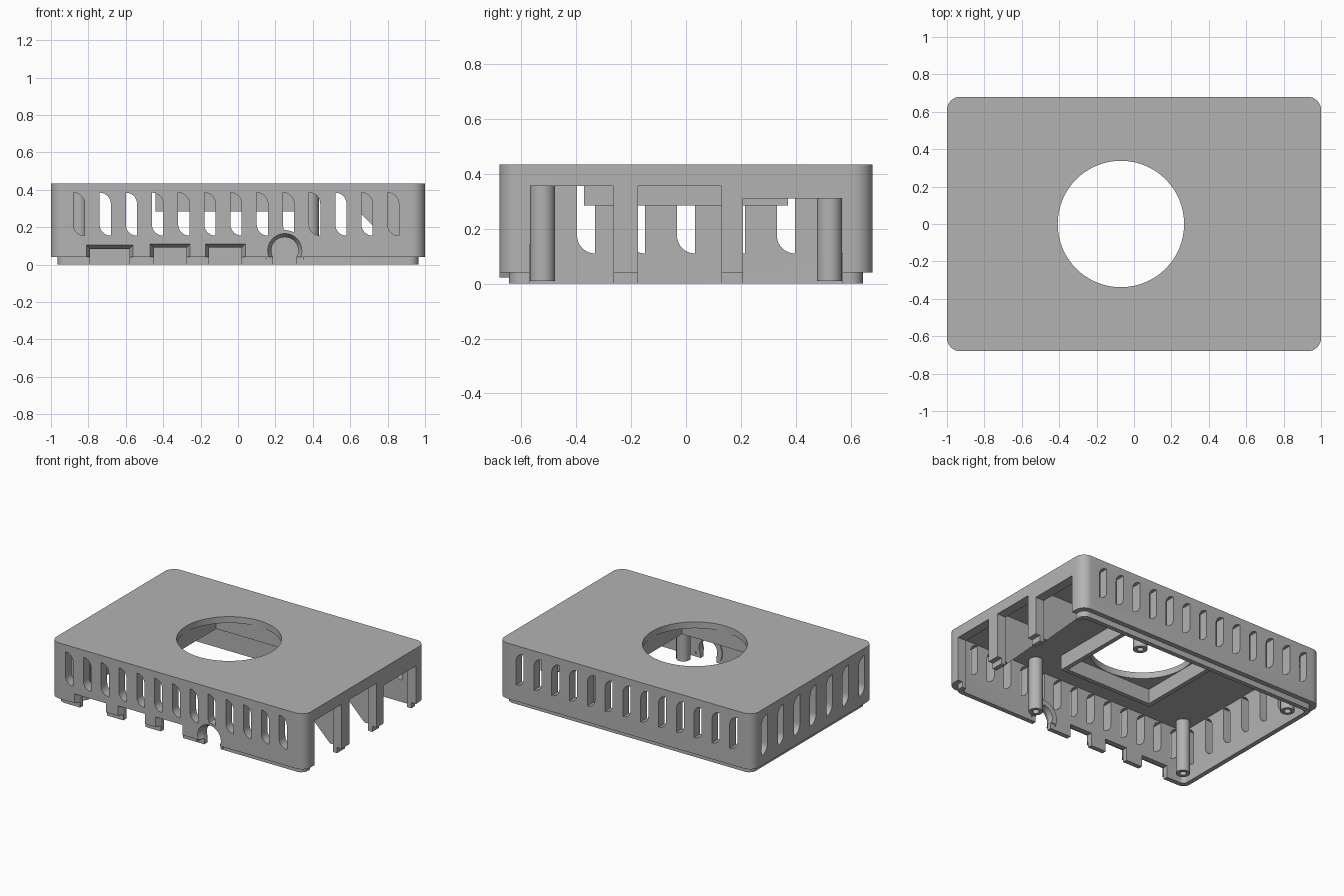
import bpy, bmesh
from math import sin, cos, pi

if "Cube" in bpy.data.objects:
    bpy.data.objects.remove(bpy.data.objects["Cube"])

grey = bpy.data.materials.new("plain grey")
grey.use_nodes = True
COLOUR = (0.45, 0.45, 0.45, 1)
grey.diffuse_color = COLOUR
grey.node_tree.nodes["Principled BSDF"].inputs["Base Color"].default_value = COLOUR


# Profile helpers, all return lists of 2D points
def arc(cx, cy, r, start, end, n=8):
    return [(cx + r * cos(start + (end - start) * i / n),
             cy + r * sin(start + (end - start) * i / n)) for i in range(n + 1)]


def rect(u0, u1, v0, v1):
    return [(u0, v0), (u1, v0), (u1, v1), (u0, v1)]


def round_rect(hx, hy, r):
    pts = []
    for k, (sx, sy) in enumerate([(1, 1), (-1, 1), (-1, -1), (1, -1)]):
        pts += arc(sx * (hx - r), sy * (hy - r), r, k * pi / 2, (k + 1) * pi / 2)
    return pts


def circle(cx, cy, r, n=48):
    return arc(cx, cy, r, 0, 2 * pi, n)[:-1]


def leaf(c, w, v0, v1):
    # slot with its lower left and upper right corners rounded
    a, b = c - w / 2, c + w / 2
    return (arc(b, v0 + w, w, pi, 1.5 * pi) + arc(a, v1 - w, w, 0, pi / 2))


def loft(name, axis, start, end, prof, prof_end=None):
    """Solid between two matching profiles set across an axis."""
    place = {"x": lambda u, v, d: (d, u, v),
             "y": lambda u, v, d: (u, d, v),
             "z": lambda u, v, d: (u, v, d)}[axis]
    bm = bmesh.new()
    lo = [bm.verts.new(place(u, v, start)) for u, v in prof]
    hi = [bm.verts.new(place(u, v, end)) for u, v in (prof_end or prof)]
    bm.faces.new(lo)
    bm.faces.new(hi)
    for i in range(len(lo)):
        j = (i + 1) % len(lo)
        bm.faces.new((lo[i], lo[j], hi[j], hi[i]))
    bmesh.ops.recalc_face_normals(bm, faces=bm.faces)
    mesh = bpy.data.meshes.new(name)
    bm.to_mesh(mesh)
    bm.free()
    mesh.materials.append(grey)
    obj = bpy.data.objects.new(name, mesh)
    bpy.context.collection.objects.link(obj)
    return obj


def combine(obj, tools, operation="DIFFERENCE"):
    """Apply a boolean for each tool, then drop the tools."""
    for tool in tools:
        mod = obj.modifiers.new("cut", "BOOLEAN")
        mod.operation, mod.solver, mod.object = operation, "EXACT", tool
    bpy.context.view_layer.update()
    graph = bpy.context.evaluated_depsgraph_get()
    mesh = bpy.data.meshes.new_from_object(obj.evaluated_get(graph))
    obj.modifiers.clear()
    obj.data = mesh
    for tool in tools:
        bpy.data.objects.remove(tool)


parts = []
FAN_X, FAN_R = -0.07, 0.338

# Shell: rounded box with a stepped lip, hollow from below
shell = loft("shell", "z", 0.04, 0.435, round_rect(1, 0.68, 0.07))
combine(shell, [loft("lip", "z", 0, 0.2, round_rect(0.965, 0.645, 0.05))], "UNION")
cuts = [loft("cavity", "z", -0.1, 0.39, round_rect(0.932, 0.612, 0.03)),
        loft("fan_hole", "z", 0.3, 0.5, circle(FAN_X, 0, FAN_R, 64))]

# Vent slots: front and back share a cut, the left-hand end has taller ones
for i in range(13):
    cuts.append(loft("slot", "y", -0.8, 0.8, leaf(-0.85 + 0.14 * i, 0.06, 0.155, 0.385)))
for i in range(7):
    cuts.append(loft("end_slot", "x", -1.1, -0.9, leaf(0.182 * (i - 3), 0.066, 0.11, 0.385)))

# Tall connector openings in the +x end
for y0, y1, top in [(-0.57, -0.265, 0.356), (-0.175, 0.13, 0.356), (0.208, 0.57, 0.31)]:
    cuts.append(loft("end_opening", "x", 0.85, 1.1, rect(y0, y1, -0.1, top)))

# Bevelled connector openings in the front
for x0, x1, top in [(-0.81, -0.56, 0.105), (-0.47, -0.255, 0.112), (-0.175, 0.04, 0.112)]:
    inner = rect(x0 + 0.02, x1 - 0.02, -0.1, top - 0.02)
    cuts.append(loft("port", "y", -0.66, -0.55, inner))
    cuts.append(loft("port_bevel", "y", -0.681, -0.645, rect(x0, x1, -0.1, top), inner))
combine(shell, cuts)
parts.append(shell)

# Round jack opening with a collar
JACK_X, JACK_Z = 0.25, 0.075


def arch(r, foot, base):
    return [(JACK_X + foot, base)] + arc(JACK_X, JACK_Z, r, -0.5, pi + 0.5, 24) + [(JACK_X - foot, base)]


def jack_cutters():
    return [loft("jack", "y", -0.7, -0.5, arch(0.072, 0.063, -0.1)),
            loft("jack_bevel", "y", -0.681, -0.645, arch(0.092, 0.081, 0.0),
                 arch(0.072, 0.063, 0.0))]


combine(shell, jack_cutters())
collar = loft("jack_collar", "y", -0.6795, -0.605, arch(0.11, 0.1, 0.041))
combine(collar, jack_cutters())
parts.append(collar)

# Square frame around the fan hole, inside
frame = loft("fan_frame", "z", 0.285, 0.395, rect(FAN_X - 0.372, FAN_X + 0.372, -0.372, 0.372))
combine(frame, [loft("frame_hole", "z", 0.2, 0.5,
                     rect(FAN_X - 0.34, FAN_X + 0.34, -0.34, 0.34))])
parts.append(frame)

# Screw posts
for x in (-0.85, 0.387):
    for y in (-0.523, 0.523):
        post = loft("screw_post", "z", 0.01, 0.395, circle(x, y, 0.046, 32))
        combine(post, [loft("screw_hole", "z", -0.1, 0.25, circle(x, y, 0.022, 24))])
        parts.append(post)

# Triangular gussets behind the pillars between the end openings
for y in (-0.22, 0.168):
    parts.append(loft("pillar_gusset", "y", y - 0.02, y + 0.02,
                      [(0.96, 0.041), (0.89, 0.041), (0.536, 0.395), (0.96, 0.395)]))

# Smooth curved walls, keep corners crisp
bpy.ops.object.select_all(action="DESELECT")
for part in parts:
    part.select_set(True)
bpy.context.view_layer.objects.active = shell
bpy.ops.object.shade_smooth_by_angle(angle=0.5)
